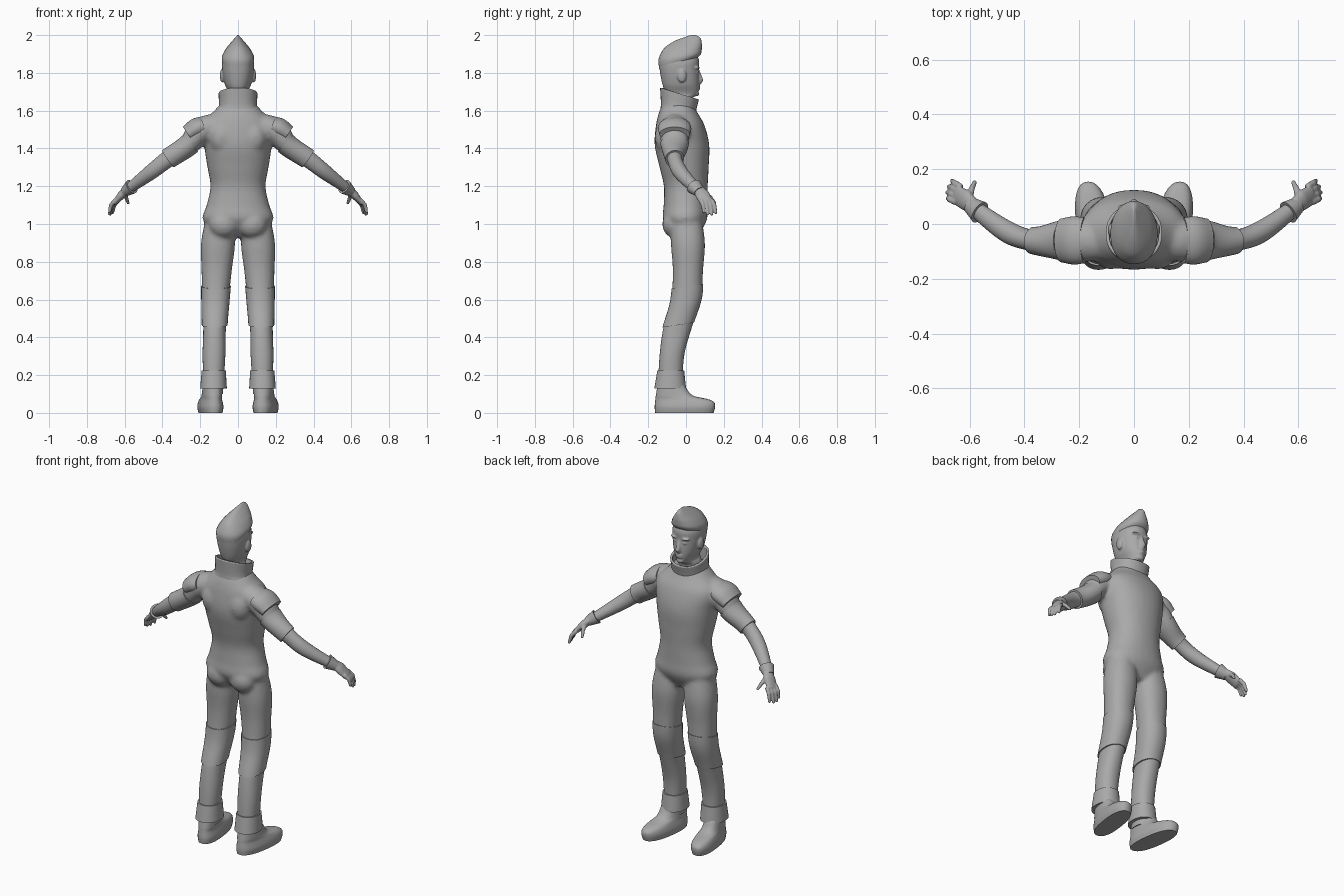
import bpy, bmesh, math
from mathutils import Vector, Matrix

cube = bpy.data.objects.get("Cube")
if cube:
    bpy.data.objects.remove(cube)

SHADE = (0.4, 0.4, 0.4, 1)
grey = bpy.data.materials.new("plain grey")
grey.use_nodes = True
grey.diffuse_color = SHADE
grey.node_tree.nodes["Principled BSDF"].inputs["Base Color"].default_value = SHADE

SEGMENTS = 32
FORWARD = Vector((0, 1, 0))


def at(profile, key):
    """Smoothly interpolate a profile whose first column is the key."""
    rows = [Vector(row) for row in profile]
    last = len(rows) - 1
    i = max((k for k in range(last) if rows[k][0] <= key), default=0)

    def slope(k):
        before, after = rows[max(k - 1, 0)], rows[min(k + 1, last)]
        return (after - before) / (after[0] - before[0])

    span = rows[i + 1][0] - rows[i][0]
    t = (key - rows[i][0]) / span
    ease = t * t * (3 - 2 * t)
    return (rows[i] * (1 - ease) + rows[i + 1] * ease
            + slope(i) * (span * t * (1 - t) ** 2) - slope(i + 1) * (span * t * t * (1 - t)))


def ring(centre, u, v, power=2):
    """Superellipse around a centre, spanned by two half axes."""
    points = []
    for i in range(SEGMENTS):
        angle = math.tau * i / SEGMENTS
        c, s = math.cos(angle), math.sin(angle)
        points.append(centre + u * math.copysign(abs(c) ** (2 / power), c)
                      + v * math.copysign(abs(s) ** (2 / power), s))
    return points


def skin(bm, rings, capped=True):
    """Bridge rings of points into a tube."""
    rows = [[bm.verts.new(p) for p in points] for points in rings]
    for low, high in zip(rows, rows[1:]):
        for i in range(SEGMENTS):
            j = (i + 1) % SEGMENTS
            bm.faces.new((low[i], low[j], high[j], high[i]))
    if capped:
        bm.faces.new(rows[0][::-1])
        bm.faces.new(rows[-1])


def upright(bm, profile, low=None, high=None, steps=24, centre=lambda z: 0, side=1,
            grow=(0, 0), tilt=0, turn=0, power=2.2, capped=True):
    """Loft a profile of (height, half width, back, front) between two heights."""
    low = profile[0][0] if low is None else low
    high = high or profile[-1][0]
    rings = []
    for step in range(steps + 1):
        t = step / steps
        z, width, back, front = at(profile, low + (high - low) * t)
        extra = grow[0] * (1 - t) + grow[1] * t
        middle, depth = (back + front) / 2, (front - back) / 2
        points = ring(Vector((centre(z) * side, middle, z)), Vector((width + extra, 0, 0)),
                      FORWARD * (depth + extra), power)
        for p in points:
            p.z += tilt * (p.y - middle)
            p.x += turn * p.y * side
        rings.append(points)
    skin(bm, rings, capped)


def sweep(bm, stations):
    """Tube through stations of (point, radius, radius across)."""
    rings = []
    for i, (point, radius, across) in enumerate(stations):
        ahead = stations[min(i + 1, len(stations) - 1)][0]
        along = (ahead - stations[max(i - 1, 0)][0]).normalized()
        u = along.cross(FORWARD).normalized()
        rings.append(ring(point, u * radius, along.cross(u) * across))
    skin(bm, rings)


def outward(bm, profile, start, end, side=1, grow=(0, 0), steps=14):
    """Sweep a profile of (x, y, z, radius, radius across) between two x values."""
    stations = []
    for step in range(steps + 1):
        t = step / steps
        x, y, z, radius, across = at(profile, start + (end - start) * t)
        extra = grow[0] * (1 - t) + grow[1] * t
        stations.append((Vector((x * side, y, z)), radius + extra, across + extra))
    sweep(bm, stations)


def blob(bm, centre, size):
    place = Matrix.Translation(centre) @ Matrix.Diagonal((*size, 1))
    bmesh.ops.create_uvsphere(bm, u_segments=20, v_segments=12, radius=1, matrix=place)


def finish(bm, name, mirror=False, voxel=0, soften=2, wall=0):
    bmesh.ops.recalc_face_normals(bm, faces=bm.faces[:])
    mesh = bpy.data.meshes.new(name)
    bm.to_mesh(mesh)
    bm.free()
    mesh.materials.append(grey)
    mesh.polygons.foreach_set("use_smooth", [True] * len(mesh.polygons))
    mesh.set_sharp_from_angle(angle=math.radians(50))
    part = bpy.data.objects.new(name, mesh)
    bpy.context.collection.objects.link(part)
    if voxel:
        blend = part.modifiers.new("Blend", 'REMESH')
        blend.mode, blend.voxel_size, blend.use_smooth_shade = 'VOXEL', voxel, True
        smooth = part.modifiers.new("Soften", 'SMOOTH')
        smooth.factor, smooth.iterations = 0.5, soften
    if wall:
        part.modifiers.new("Wall", 'SOLIDIFY').thickness = wall
    if mirror:
        part.modifiers.new("Mirror", 'MIRROR').use_mirror_merge = False


# Shared limb profiles, sliced below into clothing pieces
leg = [(.1, .05, -.15, -.02), (.3, .06, -.14, -.01), (.45, .06, -.12, .03), (.6, .07, -.08, .08),
       (.75, .08, -.07, .09), (.9, .09, -.08, .1), (1.05, .07, -.08, .08)]
arm = [(.1, -.06, 1.53, .06, .07), (.2, -.06, 1.49, .07, .08), (.26, -.06, 1.42, .055, .07),
       (.37, -.06, 1.345, .045, .04), (.46, -.03, 1.275, .04, .04), (.6, .07, 1.17, .024, .028)]


def leg_centre(z):
    return .13 - .03 * z * z


def leg_piece(name, low, high, grow, tilt=0):
    bm = bmesh.new()
    upright(bm, leg, low, high, centre=leg_centre, grow=grow, tilt=tilt)
    finish(bm, name, mirror=True)


def arm_piece(name, start, end, grow=(0, 0), profile=arm):
    bm = bmesh.new()
    outward(bm, profile, start, end, grow=grow)
    finish(bm, name, mirror=True)


# Body suit: torso, thighs and upper arms blended into one skin
torso = [(.93, .1, -.05, .06), (1.02, .186, -.12, .11), (1.1, .166, -.118, .113), (1.2, .146, -.117, .115),
         (1.3, .162, -.14, .12), (1.42, .18, -.166, .123), (1.53, .19, -.158, .095),
         (1.6, .125, -.14, .055), (1.64, .09, -.12, .04)]
bm = bmesh.new()
upright(bm, torso, steps=40)
for side in (1, -1):
    upright(bm, leg, .63, 1.05, centre=leg_centre, side=side)
    outward(bm, arm, .1, .36, side=side)
    blob(bm, (side * .075, -.06, 1), (.08, .066, .075))
    blob(bm, (side * .085, -.1, 1.46), (.07, .066, .09))
finish(bm, "body_suit", voxel=.011, soften=6)

# Standing collar, higher at the back
bm = bmesh.new()
upright(bm, [(1.575, .125, -.135, .06), (1.61, .103, -.133, .052), (1.69, .103, -.137, .068)],
        tilt=-.3, capped=False)
finish(bm, "collar", wall=.012)

# Head with face features
bm = bmesh.new()
upright(bm, [(1.58, .06, -.1, .02), (1.66, .06, -.1, .025), (1.685, .047, -.105, .06), (1.74, .07, -.125, .069),
             (1.82, .084, -.14, .068), (1.87, .08, -.14, .068), (1.93, .04, -.09, .04)], steps=40)
sweep(bm, [(Vector((0, .06, 1.82)), .008, .008), (Vector((0, .08, 1.76)), .014, .012),
           (Vector((0, .07, 1.745)), .01, .01)])
for height, width in ((1.728, .023), (1.716, .02)):
    blob(bm, (0, .063, height), (width, .013, .006))
blob(bm, (0, .056, 1.69), (.022, .014, .014))
for side in (1, -1):
    blob(bm, (side * .03, .055, 1.803), (.014, .012, .009))
    blob(bm, (side * .035, .058, 1.828), (.026, .015, .007))
    blob(bm, (side * .084, -.022, 1.785), (.012, .024, .036))
finish(bm, "head", voxel=.005)

# Hair swept up to a pointed crest
bm = bmesh.new()
upright(bm, [(1.83, .074, -.142, 0), (1.88, .086, -.146, .073), (1.92, .069, -.13, .084),
             (1.95, .046, -.105, .083), (1.98, .02, -.05, .075), (2, .003, .02, .05)], tilt=.1)
finish(bm, "hair")

# Shoulder pads, rolled sleeves, forearms and glove bands
pad = [(.18, -.06, 1.52, .05, .083), (.22, -.06, 1.505, .055, .088), (.265, -.06, 1.475, .047, .08)]
arm_piece("shoulder_pad", .18, .265, profile=pad)
arm_piece("rolled_sleeve", .253, .37, grow=(.004, .01))
arm_piece("forearm", .34, .6)
arm_piece("wrist_band", .563, .6, grow=(.012, .002))

# Gloves: palm, a fan of four fingers, and a thumb
bm = bmesh.new()
wrist, palm, knuckles = Vector((.58, .06, 1.19)), Vector((.615, .087, 1.155)), Vector((.65, .108, 1.115))
sweep(bm, [(wrist, .022, .026), (palm, .022, .038), (knuckles, .014, .036)])
first = [Vector((.632, .135, 1.128)), Vector((.655, .15, 1.1)), Vector((.664, .158, 1.06))]
fourth = [Vector((.65, .08, 1.125)), Vector((.673, .09, 1.1)), Vector((.68, .094, 1.065))]
thumb = [Vector((.6, .095, 1.165)), Vector((.593, .128, 1.142)), Vector((.582, .152, 1.112))]
digits = [[a.lerp(b, i / 3) for a, b in zip(first, fourth)] for i in range(4)]
for i in (1, 2):
    digits[i][-1] += Vector((.007, 0, -.01))
for joints in digits + [thumb]:
    sweep(bm, [(joint, r, r) for joint, r in zip(joints, (.012, .011, .008))])
    blob(bm, joints[-1], [.008] * 3)
finish(bm, "glove", mirror=True, voxel=.0045)

# Knee guards, boot shafts and flared ankle cuffs
leg_piece("knee_guard", .465, .67, grow=(.008, .004), tilt=.15)
leg_piece("boot_shaft", .1, .52, grow=(0, 0))
leg_piece("ankle_cuff", .13, .225, grow=(.019, .007))

# Shoes, toes turned slightly outward
bm = bmesh.new()
upright(bm, [(0, .058, -.163, .146), (.03, .064, -.166, .154), (.055, .06, -.164, .15), (.072, .055, -.162, .12),
             (.09, .052, -.16, .04), (.15, .048, -.15, -.01)],
        centre=lambda z: .147, turn=.13, power=2.4)
finish(bm, "shoe", mirror=True)
